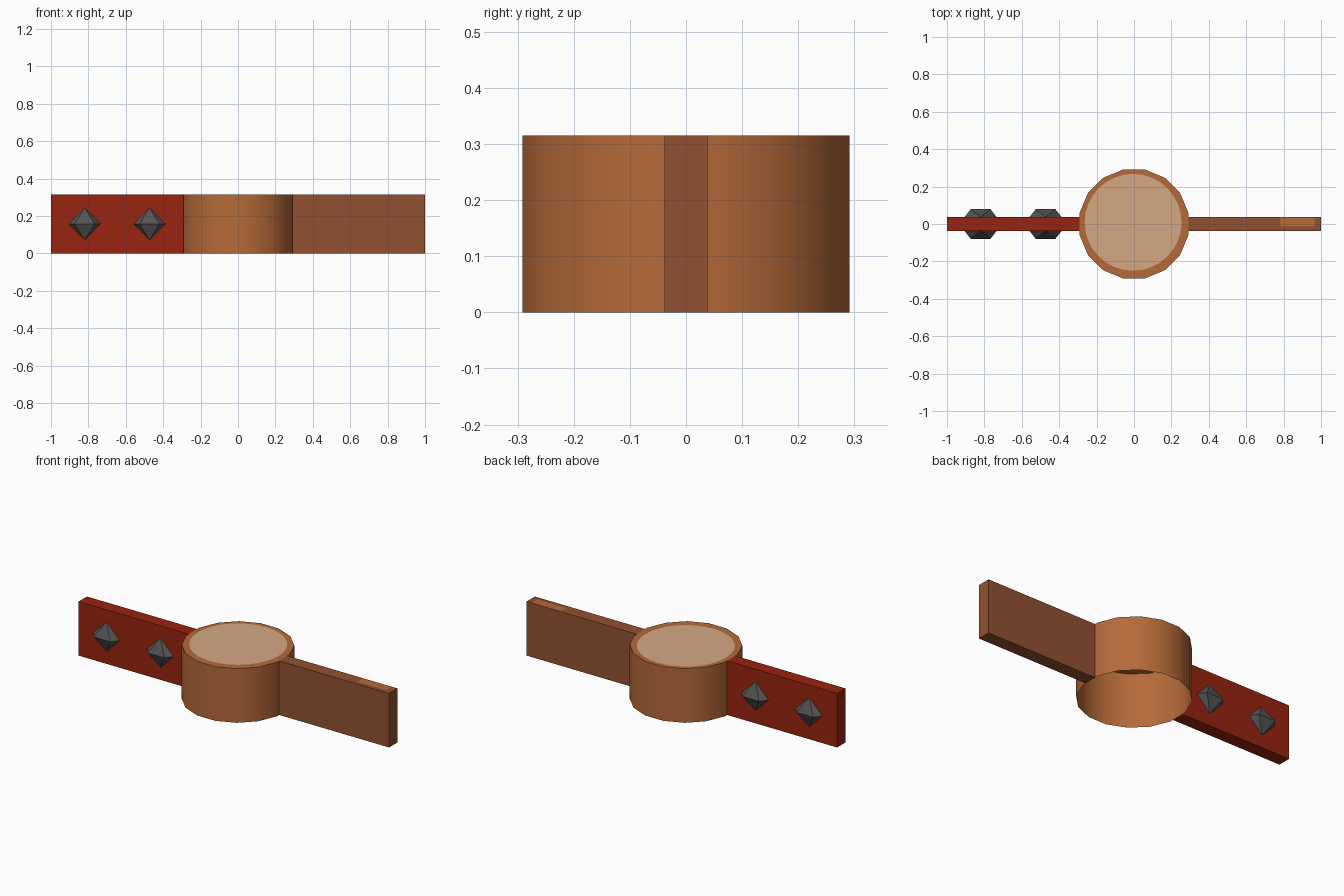
import bpy, bmesh, math
from mathutils import Vector

if "Cube" in bpy.data.objects:
    bpy.data.objects.remove(bpy.data.objects["Cube"])

HEIGHT = 0.315
HALF = 0.038          # half thickness of the side boards
SIDES = 16
HUB_R = 0.297
FLAT_X = HUB_R * math.cos(math.pi / SIDES)


def material(name, rgb):
    m = bpy.data.materials.new(name)
    lin = [(c / 255 / 12.92) if c < 11 else ((c / 255 + 0.055) / 1.055) ** 2.4 for c in rgb]
    m.diffuse_color = (*lin, 1)
    m.use_nodes = True
    m.node_tree.nodes["Principled BSDF"].inputs["Base Color"].default_value = m.diffuse_color
    return m


bark = material("orange_wood", (182, 106, 57))
tan = material("tan_wood", (212, 169, 132))
red = material("red_paint", (153, 35, 16))
brown = material("brown_wood", (145, 81, 50))
iron = material("dark_iron", (84, 84, 84))


def finish(name, bm, mats):
    me = bpy.data.meshes.new(name)
    bm.normal_update()
    bm.to_mesh(me)
    bm.free()
    for m in mats:
        me.materials.append(m)
    ob = bpy.data.objects.new(name, me)
    bpy.context.collection.objects.link(ob)
    return ob


def ring(bm, n, r, z, start, cx=0.0, cy=0.0):
    return [bm.verts.new((cx + r * math.cos(start + 2 * math.pi * i / n),
                          cy + r * math.sin(start + 2 * math.pi * i / n), z))
            for i in range(n)]


# Round hub: open underneath, with a tan disc inside the orange top rim
bm = bmesh.new()
start = math.pi / SIDES
low = ring(bm, SIDES, HUB_R, 0, start)
top = ring(bm, SIDES, HUB_R, HEIGHT, start)
disc = ring(bm, 2 * SIDES, 0.259, HEIGHT, start, -0.005, 0.009)
for i in range(SIDES):
    j = (i + 1) % SIDES
    side = bm.faces.new((low[i], low[j], top[j], top[i]))
    side.smooth = True
    bm.faces.new((top[i], top[j], disc[2 * j], disc[2 * i + 1], disc[2 * i]))
bm.faces.new(disc).material_index = 1
for i in range(SIDES):
    bm.edges.get((top[i], top[(i + 1) % SIDES])).smooth = False
finish("hub", bm, [bark, tan])


def board(x0, x1):
    """Upright board between x0 and x1, open where it meets the hub."""
    bm = bmesh.new()
    bmesh.ops.create_cube(bm, size=1)
    for v in bm.verts:
        v.co = ((x0 + x1) / 2 + v.co.x * (x1 - x0), v.co.y * 2 * HALF,
                (v.co.z + 0.5) * HEIGHT)
    inner = [f for f in bm.faces if abs(f.calc_center_median().x) < FLAT_X + 0.01]
    bmesh.ops.delete(bm, geom=inner, context='FACES_ONLY')
    return bm


# Red board on the left
finish("red_board", board(-1, -FLAT_X), [red])

# Brown board on the right with a light worn patch on its top edge
bm = board(FLAT_X, 1)
for co, no in (((0.78, 0, 0), (1, 0, 0)), ((0.965, 0, 0), (1, 0, 0)),
               ((0, -0.013, 0), (0, 1, 0))):
    bmesh.ops.bisect_plane(bm, geom=bm.verts[:] + bm.edges[:] + bm.faces[:],
                           plane_co=co, plane_no=no)
for f in bm.faces:
    c = f.calc_center_median()
    if c.z > HEIGHT - 0.001 and 0.78 < c.x < 0.965 and c.y > -0.013:
        f.material_index = 1
finish("brown_board", bm, [brown, bark])

# Diamond studs with a ridge, two on each side of the red board
for n, x in enumerate((-0.82, -0.473), 1):
    for label, s in (("front", -1), ("back", 1)):
        bm = bmesh.new()
        for dx, y, dz in ((-0.085, HALF, 0), (0.085, HALF, 0), (0, HALF, 0.086),
                          (0, HALF, -0.086), (-0.053, 0.079, 0), (0.053, 0.079, 0)):
            bm.verts.new(Vector((x + dx, s * y, 0.158 + dz)))
        bmesh.ops.convex_hull(bm, input=bm.verts[:])
        bmesh.ops.recalc_face_normals(bm, faces=bm.faces[:])
        finish(f"{label}_stud_{n}", bm, [iron])
